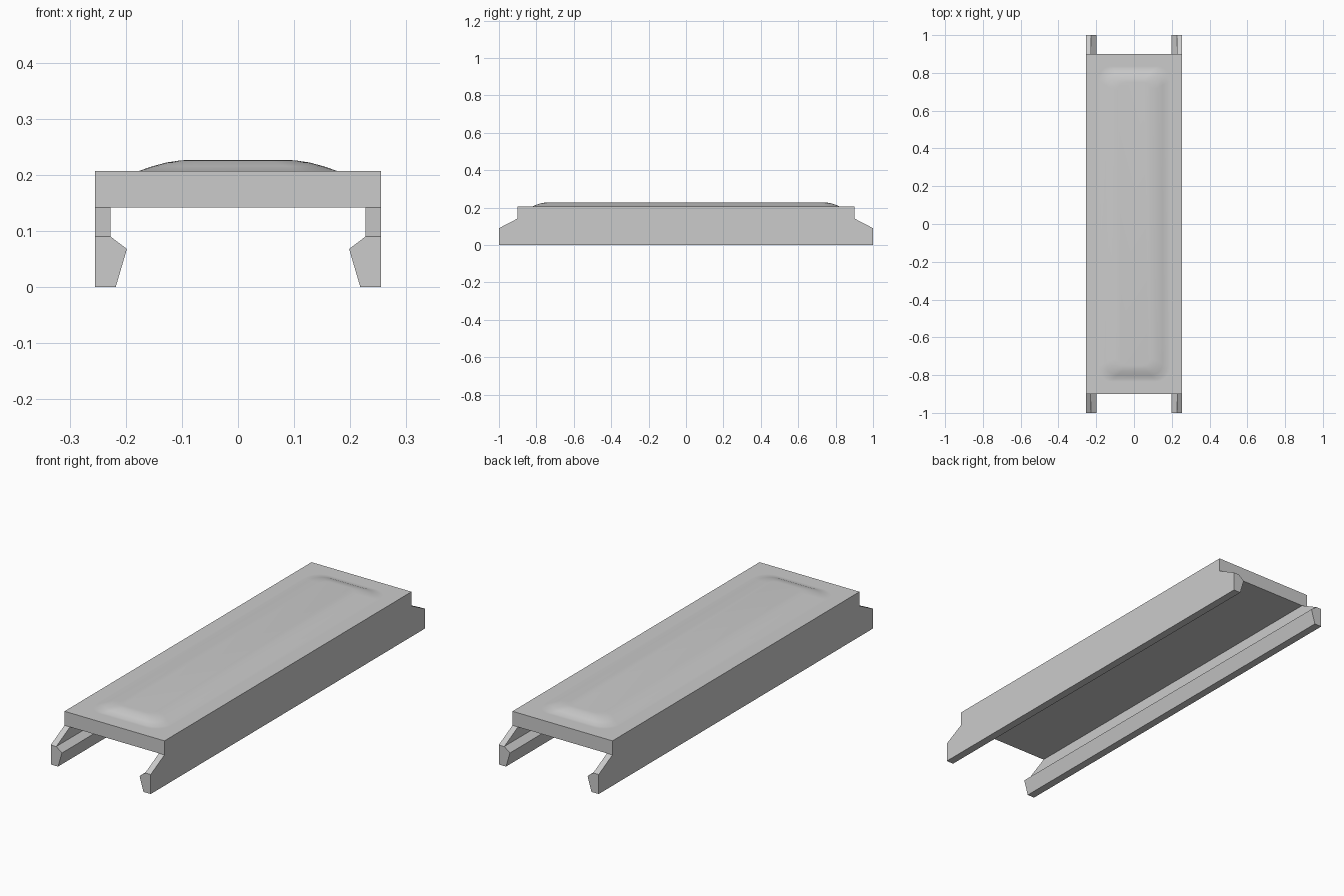
import bpy, bmesh, math

cube = bpy.data.objects.get("Cube")
if cube:
    bpy.data.objects.remove(cube, do_unlink=True)

HALF_W, TOP, DECK = 0.255, 0.207, 0.142
LONG, SHORT = 1.0, 0.9

grey = bpy.data.materials.new("light grey")
grey.use_nodes = True
colour = (0.6, 0.6, 0.6, 1)
grey.diffuse_color = colour
grey.node_tree.nodes["Principled BSDF"].inputs["Base Color"].default_value = colour

bm = bmesh.new()


def face(points):
    bm.faces.new([bm.verts.new(p) for p in points])


def mirrored_face(points):
    """Face copied to all four quadrants of x and y."""
    for sx in (1, -1):
        for sy in (1, -1):
            face([(sx * x, sy * y, z) for x, y, z in points])


# Side rails: hooked section, sloped ends and thin web up to the deck
hook = [(HALF_W, 0), (0.218, 0), (0.198, 0.068), (0.227, 0.09), (HALF_W, 0.09)]
mirrored_face([(x, LONG, z) for x, z in hook])
mirrored_face([(0.227, LONG, 0.09), (HALF_W, LONG, 0.09),
               (HALF_W, SHORT, DECK), (0.227, SHORT, DECK)])
for s in (1, -1):
    inner = [(x, LONG, z) for x, z in hook[:4]] + [(0.227, SHORT, DECK)]
    for (x1, y1, z1), (x2, y2, z2) in zip(inner, inner[1:]):
        face([(s * x1, -y1, z1), (s * x1, y1, z1), (s * x2, y2, z2), (s * x2, -y2, z2)])
    # Outer side wall
    outline = [(LONG, 0), (LONG, 0.09), (SHORT, DECK), (SHORT, TOP)]
    loop = outline + [(-y, z) for y, z in reversed(outline)]
    face([(s * HALF_W, y, z) for y, z in loop])
    # Deck end
    face([(x, s * SHORT, z) for x, z in
          [(-HALF_W, TOP), (-HALF_W, DECK), (-0.227, DECK),
           (0.227, DECK), (HALF_W, DECK), (HALF_W, TOP)]])
# Deck underside
face([(x, y, DECK) for x, y in
      [(-0.227, -SHORT), (0.227, -SHORT), (0.227, SHORT), (-0.227, SHORT)]])


def rounded_ring(hx, hy, radius, z, steps=8):
    ring = []
    for corner, (sx, sy) in enumerate([(1, 1), (-1, 1), (-1, -1), (1, -1)]):
        for i in range(steps + 1):
            a = (corner + i / steps) * math.pi / 2
            ring.append(bm.verts.new((sx * (hx - radius) + radius * math.cos(a),
                                      sy * (hy - radius) + radius * math.sin(a), z)))
    return ring


# Deck top rising into a soft raised panel
rings = [rounded_ring(*r) for r in [
    (HALF_W, SHORT, 0, TOP),
    (0.192, 0.835, 0.075, TOP),
    (0.177, 0.82, 0.07, TOP),
    (0.152, 0.80, 0.065, 0.2155),
    (0.128, 0.78, 0.06, 0.222),
    (0.105, 0.765, 0.05, 0.2255),
    (0.085, 0.75, 0.04, 0.227)]]
for low, high in zip(rings, rings[1:]):
    for i in range(len(low)):
        j = (i + 1) % len(low)
        bm.faces.new((low[i], low[j], high[j], high[i]))
bm.faces.new(rings[-1])

bmesh.ops.remove_doubles(bm, verts=bm.verts, dist=0.0001)
bmesh.ops.recalc_face_normals(bm, faces=bm.faces)

mesh = bpy.data.meshes.new("clip_cover")
bm.to_mesh(mesh)
bm.free()
mesh.materials.append(grey)
cover = bpy.data.objects.new("clip_cover", mesh)
bpy.context.collection.objects.link(cover)

bpy.ops.object.select_all(action="DESELECT")
cover.select_set(True)
bpy.context.view_layer.objects.active = cover
bpy.ops.object.shade_smooth_by_angle(angle=math.radians(25))
